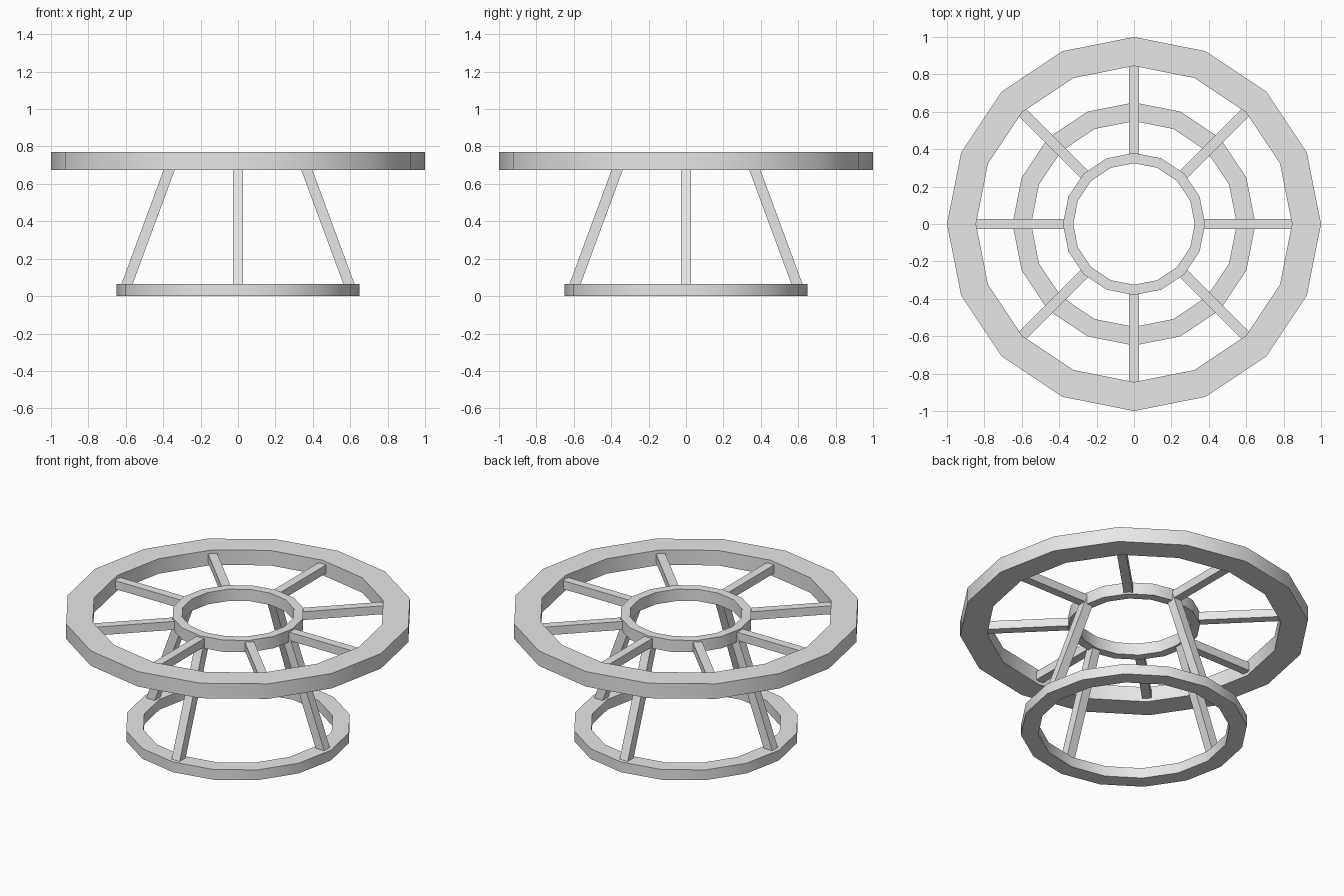
import bpy
import bmesh
from math import sin, cos, pi, radians
from mathutils import Vector, Matrix

SIDES = 16

cube = bpy.data.objects.get("Cube")
if cube:
    bpy.data.objects.remove(cube, do_unlink=True)

grey = bpy.data.materials.new("light_grey")
grey.use_nodes = True
colour = (0.8, 0.8, 0.8, 1)
grey.diffuse_color = colour
grey.node_tree.nodes["Principled BSDF"].inputs["Base Color"].default_value = colour


def finish(bm, name):
    bmesh.ops.recalc_face_normals(bm, faces=bm.faces)
    mesh = bpy.data.meshes.new(name)
    bm.to_mesh(mesh)
    bm.free()
    mesh.materials.append(grey)
    obj = bpy.data.objects.new(name, mesh)
    bpy.context.collection.objects.link(obj)
    return obj


def ring(name, inner, outer, bottom, top):
    """Faceted ring: a rectangular section swept round the z axis."""
    bm = bmesh.new()
    section = [(inner, bottom), (outer, bottom), (outer, top), (inner, top)]
    loops = []
    for i in range(SIDES):
        a = 2 * pi * i / SIDES
        loops.append([bm.verts.new((r * cos(a), r * sin(a), z)) for r, z in section])
    for i in range(SIDES):
        this, following = loops[i], loops[(i + 1) % SIDES]
        for j in range(4):
            k = (j + 1) % 4
            bm.faces.new((this[j], following[j], following[k], this[k]))
    obj = finish(bm, name)
    bpy.ops.object.select_all(action='DESELECT')
    obj.select_set(True)
    bpy.context.view_layer.objects.active = obj
    bpy.ops.object.shade_smooth_by_angle(angle=radians(30))


def bar(name, start, end, thickness, angle):
    """Square bar between two (radius, height) points, turned round z."""
    a, b = Vector((start[0], 0, start[1])), Vector((end[0], 0, end[1]))
    along = (b - a).normalized()
    side = Vector((0, 1, 0))
    frame = Matrix((along, side, along.cross(side))).transposed().to_4x4()
    size = Matrix.Diagonal(((b - a).length, thickness, thickness, 1))
    place = Matrix.Rotation(angle, 4, 'Z') @ Matrix.Translation((a + b) / 2)
    bm = bmesh.new()
    bmesh.ops.create_cube(bm, size=1, matrix=place @ frame @ size)
    finish(bm, name)


# Rings: wide rim, small hub and standing base
ring("top_rim", 0.845, 1.0, 0.675, 0.77)
ring("hub_ring", 0.325, 0.38, 0.685, 0.76)
ring("base_ring", 0.55, 0.65, 0.0, 0.065)

# Eight spokes join hub and rim
for i in range(8):
    bar(f"spoke_{i + 1}", (0.36, 0.722), (0.85, 0.722), 0.053, i * pi / 4)

# Four splayed legs join base and hub
for i in range(4):
    bar(f"leg_{i + 1}", (0.606, 0.03), (0.353, 0.715), 0.056, i * pi / 2)
